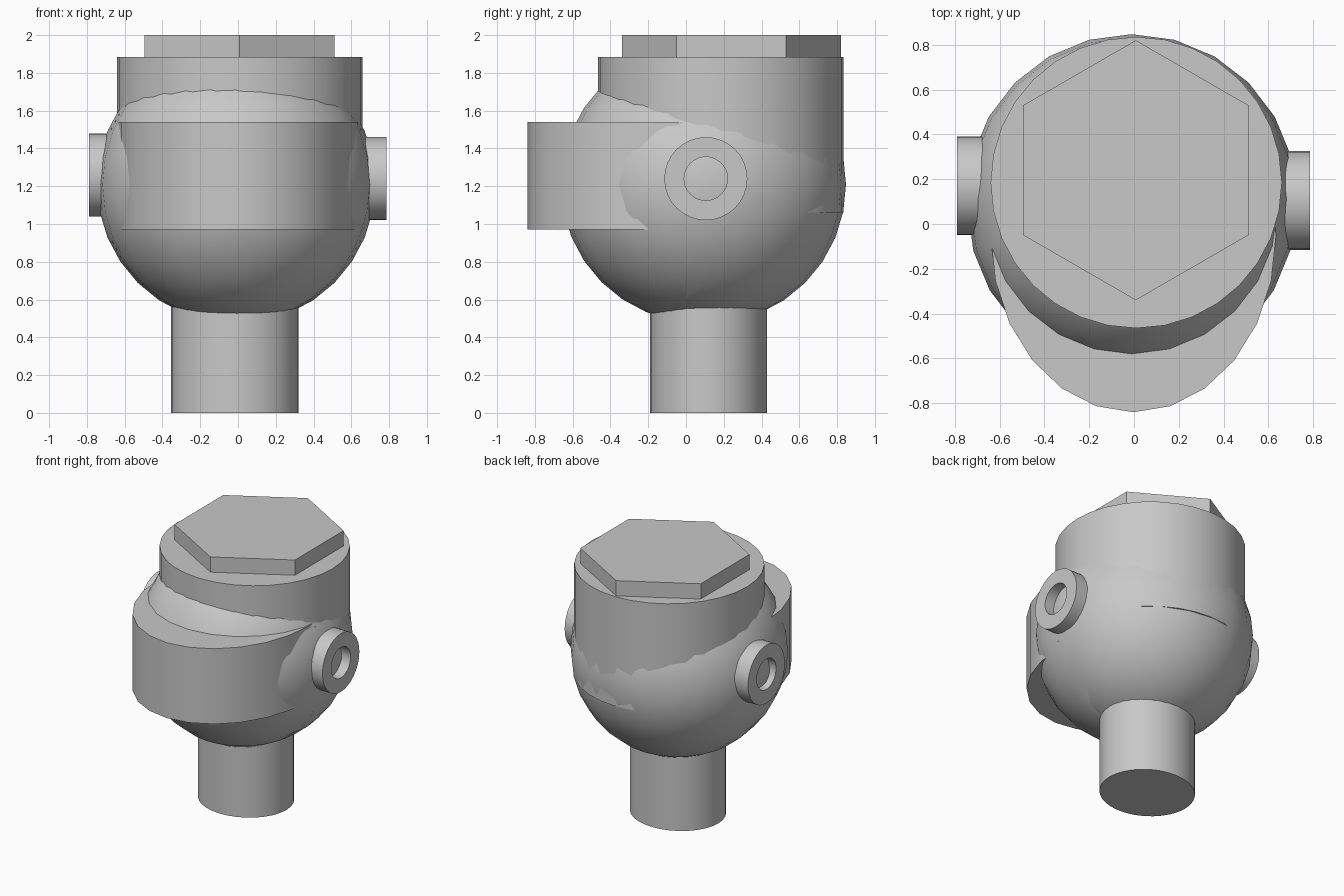
import bpy, bmesh, math
from mathutils import Matrix, Vector

default = bpy.data.objects.get("Cube")
if default:
    bpy.data.objects.remove(default, do_unlink=True)

grey = bpy.data.materials.new("plain_grey")
grey.use_nodes = True
shade = (0.58, 0.58, 0.58, 1)
grey.diffuse_color = shade
grey.node_tree.nodes["Principled BSDF"].inputs["Base Color"].default_value = shade


def finish(name, bm, smooth=True):
    bmesh.ops.recalc_face_normals(bm, faces=bm.faces)
    mesh = bpy.data.meshes.new(name)
    bm.to_mesh(mesh)
    bm.free()
    mesh.materials.append(grey)
    obj = bpy.data.objects.new(name, mesh)
    bpy.context.collection.objects.link(obj)
    if smooth:
        bpy.ops.object.select_all(action='DESELECT')
        obj.select_set(True)
        bpy.context.view_layer.objects.active = obj
        bpy.ops.object.shade_smooth_by_angle(angle=math.radians(35))
    return obj


def prism(name, centre, radii, bottom, top, sides, smooth=True):
    """Upright elliptical prism with one corner facing the front."""
    bm = bmesh.new()
    ring = []
    for i in range(sides):
        a = math.tau * i / sides - math.pi / 2
        ring.append(bm.verts.new((centre[0] + radii[0] * math.cos(a),
                                  centre[1] + radii[1] * math.sin(a), bottom)))
    base = bm.faces.new(ring)
    out = bmesh.ops.extrude_face_region(bm, geom=[base], use_keep_orig=True)
    moved = [v for v in out["geom"] if isinstance(v, bmesh.types.BMVert)]
    bmesh.ops.translate(bm, verts=moved, vec=(0, 0, top - bottom))
    return finish(name, bm, smooth)


def half_ball(name, y, radius, keep_front):
    """Ball shell cut on the plane y = 0."""
    bm = bmesh.new()
    bmesh.ops.create_uvsphere(bm, u_segments=24, v_segments=16, radius=radius,
                              matrix=Matrix.Translation((-0.01, y, 1.21)))
    bmesh.ops.bisect_plane(bm, geom=bm.verts[:] + bm.edges[:] + bm.faces[:],
                           plane_co=(0, 0, 0), plane_no=(0, 1, 0),
                           clear_outer=keep_front, clear_inner=not keep_front)
    return finish(name, bm)


def ear_ring(name, side, y, z, outer_x):
    """Thick washer on the side of the head, open in the middle."""
    bm = bmesh.new()
    profile = [(0.115, 0.62), (0.115, outer_x), (0.22, outer_x), (0.22, 0.62)]
    verts = [bm.verts.new((side * x, y, z + r)) for r, x in profile]
    edges = [bm.edges.new((verts[i], verts[(i + 1) % 4])) for i in range(4)]
    bmesh.ops.spin(bm, geom=verts + edges, cent=Vector((0, y, z)), axis=(1, 0, 0),
                   angle=math.tau, steps=32, use_merge=True)
    bmesh.ops.remove_doubles(bm, verts=bm.verts, dist=0.0005)
    return finish(name, bm)


# Neck, round head and the tall crown sunk into its back
prism("neck", (-0.017, 0.12), (0.338, 0.31), 0, 0.7, 32)
half_ball("head_front", 0.07, 0.732, True)
half_ball("head_back", 0.11, 0.737, False)
prism("crown", (0.01, 0.185), (0.65, 0.65), 1.06, 1.885, 32)

# Six-sided cap and the curved visor
prism("hex_cap", (0.008, 0.24), (0.58, 0.58), 1.885, 2.0, 6, smooth=False)
prism("visor", (-0.003, -0.05), (0.637, 0.79), 0.972, 1.54, 24)

# Ears
ear_ring("left_ear", 1, 0.105, 1.24, 0.785)
ear_ring("right_ear", -1, 0.17, 1.26, 0.79)
